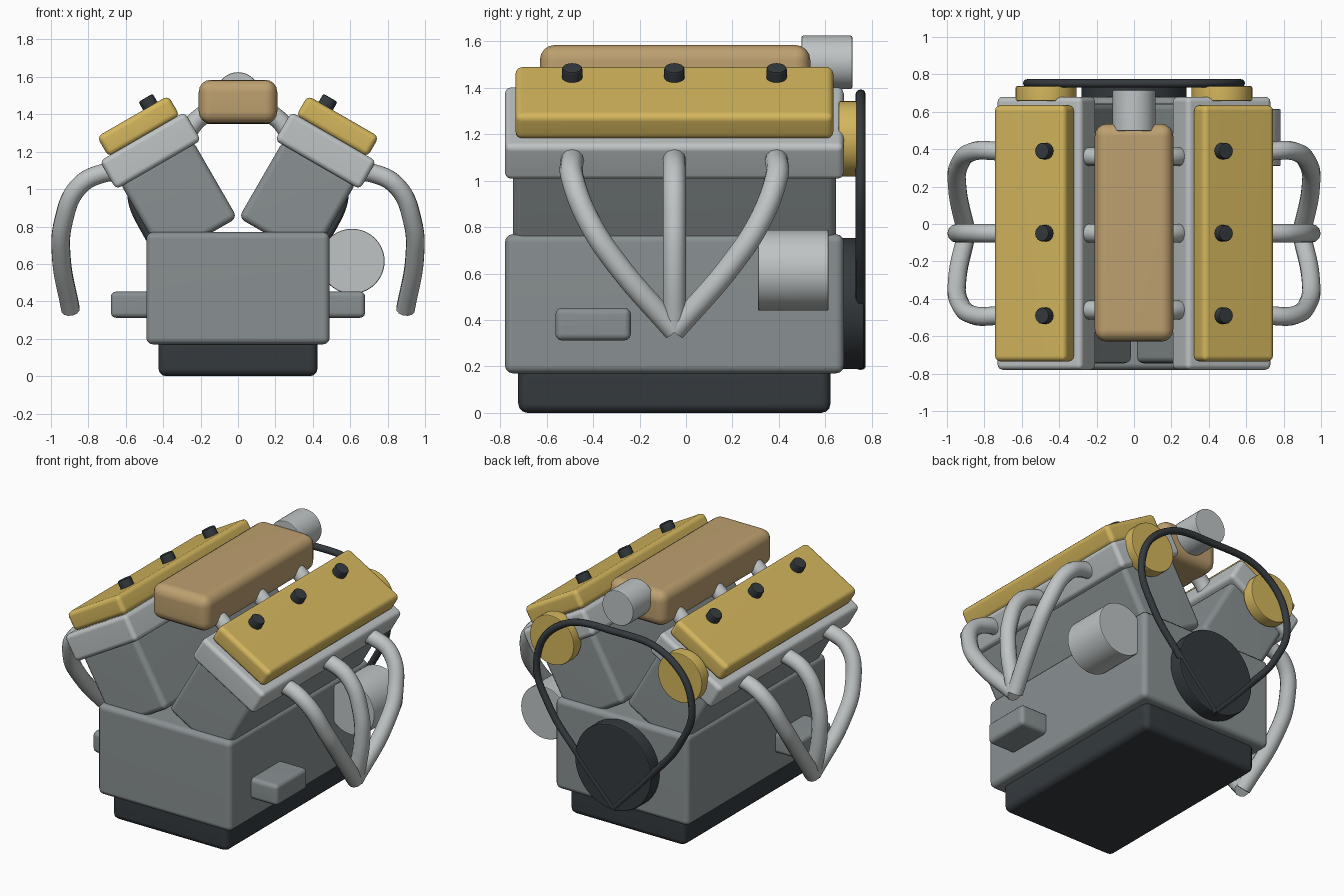
import bpy, bmesh, math
from mathutils import Matrix, Vector

if "Cube" in bpy.data.objects:
    bpy.data.objects.remove(bpy.data.objects["Cube"])

TILT = math.radians(30)
MID = -0.05  # middle of the engine along y


def material(name, rgb):
    m = bpy.data.materials.new(name)
    m.diffuse_color = (*rgb, 1)
    m.use_nodes = True
    m.node_tree.nodes["Principled BSDF"].inputs["Base Color"].default_value = m.diffuse_color
    return m


IRON = material("iron", (0.25, 0.28, 0.285))
ALLOY = material("alloy", (0.52, 0.55, 0.55))
GOLD = material("gold", (0.66, 0.47, 0.11))
TAN = material("tan", (0.51, 0.35, 0.16))
DARK = material("dark", (0.035, 0.042, 0.048))


def finish(name, bm, mat, matrix):
    mesh = bpy.data.meshes.new(name)
    bm.to_mesh(mesh)
    bm.free()
    ob = bpy.data.objects.new(name, mesh)
    bpy.context.collection.objects.link(ob)
    ob.matrix_world = matrix
    mesh.materials.append(mat)
    bpy.ops.object.select_all(action='DESELECT')
    ob.select_set(True)
    bpy.context.view_layer.objects.active = ob
    bpy.ops.object.shade_smooth_by_angle(angle=math.radians(40))
    wn = ob.modifiers.new("weighted", 'WEIGHTED_NORMAL')
    wn.keep_sharp = True
    return ob


def box(name, size, loc, mat, bevel=0.03, tilt=0.0, segments=3):
    bm = bmesh.new()
    bmesh.ops.create_cube(bm, size=1)
    bmesh.ops.scale(bm, vec=size, verts=bm.verts)
    bmesh.ops.bevel(bm, geom=bm.edges[:], offset=bevel, segments=segments,
                    profile=0.5, affect='EDGES')
    return finish(name, bm, mat, Matrix.Translation(loc) @ Matrix.Rotation(tilt, 4, 'Y'))


def cylinder(name, r, depth, loc, mat, rot, bevel=0.008, sides=40):
    bm = bmesh.new()
    bmesh.ops.create_cone(bm, cap_ends=True, segments=sides, radius1=r, radius2=r, depth=depth)
    rims = [e for e in bm.edges if abs(e.verts[0].co.z - e.verts[1].co.z) < 1e-5]
    bmesh.ops.bevel(bm, geom=rims, offset=bevel, segments=2, profile=0.5, affect='EDGES')
    return finish(name, bm, mat, Matrix.Translation(loc) @ rot)


def tube(name, points, r, mat):
    cu = bpy.data.curves.new(name, 'CURVE')
    cu.dimensions = '3D'
    cu.bevel_depth = r
    cu.bevel_resolution = 4
    cu.resolution_u = 10
    cu.use_fill_caps = True
    sp = cu.splines.new('BEZIER')
    sp.bezier_points.add(len(points) - 1)
    for bp, p in zip(sp.bezier_points, points):
        bp.co = p
        bp.handle_left_type = bp.handle_right_type = 'AUTO'
    cu.materials.append(mat)
    ob = bpy.data.objects.new(name, cu)
    bpy.context.collection.objects.link(ob)
    return ob


def on_bank(s, u, w, y):
    """Point u along the bank axis and w across it, on side s."""
    return Vector((s * (w * math.cos(TILT) + u * math.sin(TILT)), y,
                   u * math.cos(TILT) - w * math.sin(TILT)))


ALONG_Y = Matrix.Rotation(math.pi / 2, 4, 'X')

# Crankcase and sump
box("crankcase", (0.98, 1.46, 0.60), (0, MID, 0.47), IRON, 0.035)
box("sump", (0.85, 1.345, 0.22), (0, MID, 0.11), DARK, 0.04)

for s, side in ((1, "right"), (-1, "left")):
    t = s * TILT
    # Cylinder bank, head and cover
    box(side + "_cylinder_bank", (0.45, 1.39, 0.48), on_bank(s, 0.975, -0.195, MID), IRON, 0.035, t)
    box(side + "_cylinder_head", (0.525, 1.46, 0.175), on_bank(s, 1.278, -0.197, MID), ALLOY, 0.028, t)
    box(side + "_valve_cover", (0.44, 1.37, 0.125), on_bank(s, 1.423, -0.207, MID), GOLD, 0.03, t)
    # Engine mount
    box(side + "_mount", (0.22, 0.325, 0.14), (s * 0.57, -0.40, 0.382), IRON, 0.028)
    # Cam pulley
    cylinder(side + "_cam_pulley", 0.163, 0.08, (s * 0.47, 0.697, 1.18), GOLD, ALONG_Y)
    for i in (-1, 0, 1):
        # Cover bolt
        cylinder(f"{side}_cover_bolt_{i + 2}", 0.044, 0.08, on_bank(s, 1.496, -0.316, MID + 0.44 * i),
                 DARK, Matrix.Rotation(t, 4, 'Y'), 0.01, 16)
        # Intake runner
        y = MID + 0.41 * i
        tube(f"{side}_intake_runner_{i + 2}",
             [(s * x, y, z) for x, z in ((0.10, 1.43), (0.20, 1.385), (0.265, 1.31), (0.31, 1.22))],
             0.05, ALLOY)
        # Exhaust pipe, converging on the collector
        path = ((0.64, 1.09, 1), (0.72, 1.085, 1), (0.85, 1.015, 1), (0.935, 0.82, 0.83),
                (0.945, 0.64, 0.56), (0.895, 0.355, 0))
        tube(f"{side}_exhaust_pipe_{i + 2}",
             [(s * x, MID + 0.44 * i * f, z) for x, z, f in path], 0.05, ALLOY)

# Intake plenum and throttle body
box("intake_plenum", (0.42, 1.165, 0.235), (0, -0.047, 1.467), TAN, 0.065, segments=4)
cylinder("throttle_body", 0.115, 0.22, (0, 0.607, 1.51), ALLOY, ALONG_Y)

# Alternator on the right side
cylinder("alternator", 0.174, 0.305, (0.61, 0.462, 0.614), ALLOY, ALONG_Y)

# Crank pulley and timing belt
cylinder("crank_pulley", 0.282, 0.11, (0, 0.713, 0.471), DARK, ALONG_Y, 0.012)
half = ((0, 0.20), (0.28, 0.50), (0.48, 0.75), (0.57, 1.02), (0.42, 1.29))
loop = [*half, (0, 1.37)] + [(-x, z) for x, z in reversed(half)]
tube("timing_belt", [(x, 0.752, z) for x, z in loop], 0.022, DARK)
